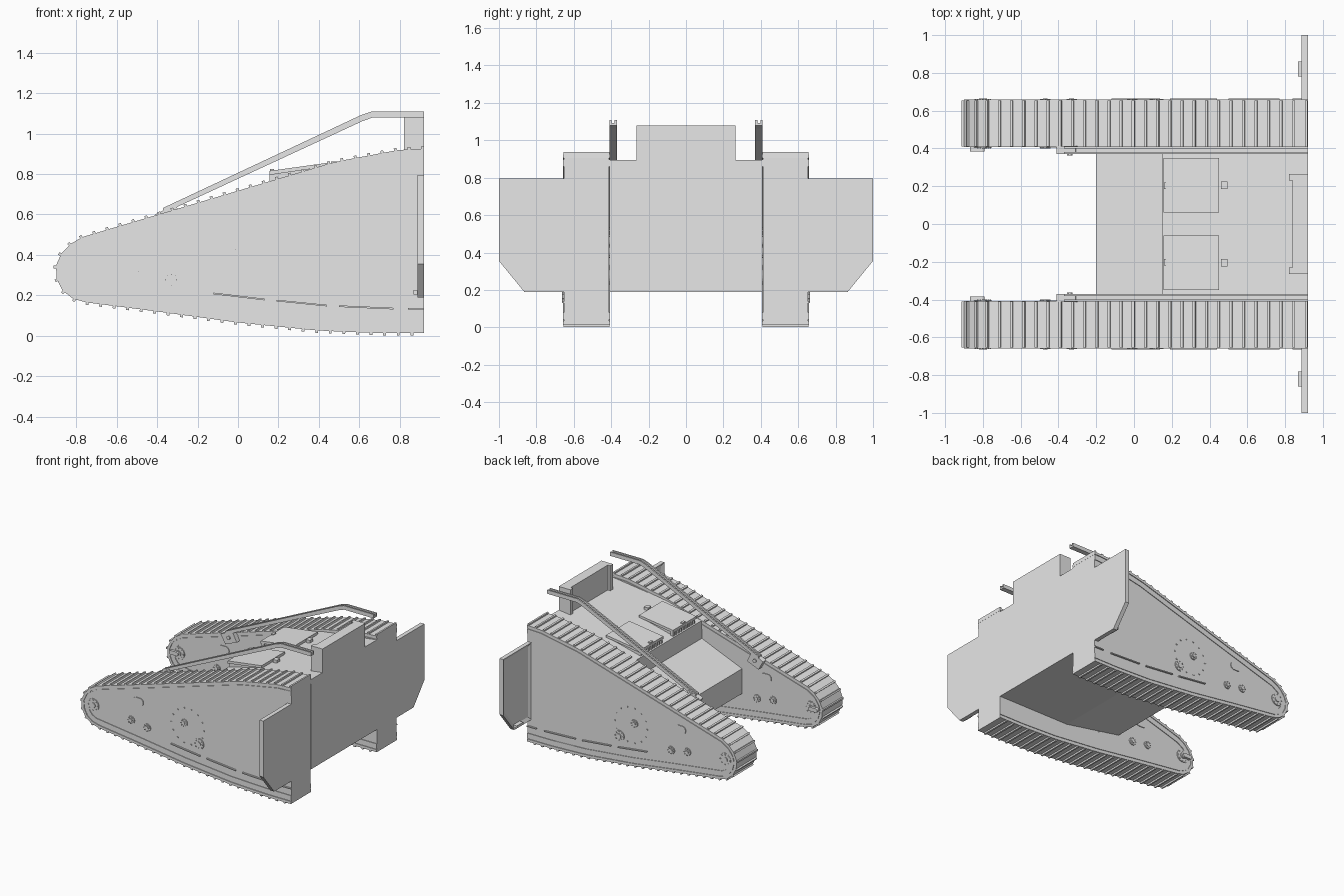
import bpy, bmesh, math
from mathutils import Vector

cube = bpy.data.objects.get("Cube")
if cube:
    bpy.data.objects.remove(cube, do_unlink=True)

grey = bpy.data.materials.new("plain grey")
grey.use_nodes = True
grey.diffuse_color = (0.8, 0.8, 0.8, 1)
grey.node_tree.nodes["Principled BSDF"].inputs["Base Color"].default_value = (0.8, 0.8, 0.8, 1)


def finish(bm, name):
    bmesh.ops.recalc_face_normals(bm, faces=bm.faces)
    mesh = bpy.data.meshes.new(name)
    bm.to_mesh(mesh)
    bm.free()
    mesh.materials.append(grey)
    ob = bpy.data.objects.new(name, mesh)
    bpy.context.collection.objects.link(ob)
    return ob


def prism(bm, pts, y0, y1):
    """Extrude an x-z outline from y0 to y1."""
    face = bm.faces.new([bm.verts.new((x, y0, z)) for x, z in pts])
    out = bmesh.ops.extrude_face_region(bm, geom=[face])
    verts = [v for v in out["geom"] if isinstance(v, bmesh.types.BMVert)]
    bmesh.ops.translate(bm, verts=verts, vec=(0, y1 - y0, 0))


def box(bm, x0, x1, y0, y1, z0, z1):
    prism(bm, [(x0, z0), (x1, z0), (x1, z1), (x0, z1)], y0, y1)


def disc(bm, x, z, r, y0, y1, n=16, stretch=0):
    pts = []
    for i in range(n):
        a = math.tau * (i + 0.5) / n
        pts.append((x + r * math.cos(a) + math.copysign(stretch, math.cos(a)), z + r * math.sin(a)))
    prism(bm, pts, y0, y1)


def offset(path, d):
    """Shift an open x-z path to its left by d, with mitred corners."""
    p = [Vector(q) for q in path]
    out = []
    for i, q in enumerate(p):
        a = (q - p[max(i - 1, 0)]).normalized()
        b = (p[min(i + 1, len(p) - 1)] - q).normalized()
        t = (a + b).normalized()
        k = max(t.dot(a if a.length else b), 0.5)
        out.append(q + Vector((-t.y, t.x)) * d / k)
    out[0].x, out[-1].x = p[0].x, p[-1].x
    return out


def band(bm, path, d0, d1, y0, y1):
    """Solid strip between two offsets of a path."""
    a, b = offset(path, d0), offset(path, d1)
    for i in range(len(a) - 1):
        prism(bm, [a[i], a[i + 1], b[i + 1], b[i]], y0, y1)


def resample(path, step):
    """Evenly spaced points along a path."""
    p = [Vector(q) for q in path]
    total = sum((b - a).length for a, b in zip(p, p[1:]))
    n = round(total / step)
    pts = []
    for i in range(n + 1):
        left = total * i / n
        for a, b in zip(p, p[1:]):
            seg = (b - a).length
            if left <= seg + 1e-6:
                pts.append(a.lerp(b, min(left / seg, 1)))
                break
            left -= seg
    return pts


# Outline of the track run, from the cut end over the nose and back
TRACK = [(.92, .925), (.8, .92), (.48, .86), (0, .717), (-.45, .583), (-.78, .485),
         (-.85, .44), (-.892, .38), (-.907, .32), (-.888, .25), (-.85, .2), (-.79, .17),
         (-.4, .12), (0, .065), (.4, .025), (.7, .013), (.92, .013)]
RAIL = [(.92, 1.1), (.66, 1.1), (.61, 1.083), (-.37, .625)]
HULL = [(.92, .19), (.29, .19), (-.2, .28), (-.2, .475), (.15, .62), (.15, .76),
        (.45, .835), (.92, .895)]
ROLLERS = [(-.8, .33, .05), (-.47, .3, .03), (-.33, .277, .03), (-.01, .4, .03), (.12, .27, .042)]
LEDGES = [(-.12, .205, .13, .175), (.19, .17, .44, .145), (.5, .142, .77, .13), (.84, .13, .92, .13)]

# Central hull with stepped tail
bm = bmesh.new()
prism(bm, HULL, -.41, .41)
finish(bm, "hull")

# Cab with end posts
bm = bmesh.new()
box(bm, .84, .92, -.265, .265, .85, 1.08)
for s in (1, -1):
    box(bm, .82, .84, s * .23, s * .265, .86, 1.08)
finish(bm, "cab")

for s, side in ((1, "back"), (-1, "front")):
    # Track frame body
    bm = bmesh.new()
    prism(bm, offset(TRACK, .015), s * .412, s * .652)
    finish(bm, side + "_track_frame")

    # Raised rims on both sides of the frame
    bm = bmesh.new()
    band(bm, TRACK, .028, .065, s * .652, s * .657)
    band(bm, TRACK, .028, .065, s * .407, s * .412)
    finish(bm, side + "_track_rims")

    # Track plates with a raised lip at each joint
    bm = bmesh.new()
    pts = resample(TRACK, .067)
    for a, b in zip(pts, pts[1:]):
        t = (b - a).normalized()
        n = Vector((t.y, -t.x))
        prism(bm, [a, b, b - n * .02, a - n * .02], s * .407, s * .658)
        c = a + t * .014
        prism(bm, [a - n * .01, c - n * .01, c + n * .012, a + n * .012], s * .41, s * .655)
    finish(bm, side + "_track_plates")

    # Rollers, bolts and oval ports on both frame sides
    bm = bmesh.new()
    for y, out in ((.652, 1), (.412, -1)):
        y0 = s * y
        for x, z, r in ROLLERS:
            disc(bm, x, z, r, y0, s * (y + out * .007))
            disc(bm, x, z, r * .45, y0, s * (y + out * .013), 10)
            for k in range(8):
                a = math.tau * k / 8
                disc(bm, x + r * .78 * math.cos(a), z + r * .78 * math.sin(a), .005,
                     y0, s * (y + out * .011), 6)
        for k in range(14):
            a = math.tau * k / 14
            disc(bm, .02 + .14 * math.cos(a), .38 + .14 * math.sin(a), .006,
                 y0, s * (y + out * .006), 6)
        disc(bm, -.41, .46, .032, y0, s * (y + out * .006), 16, .015)
    finish(bm, side + "_rollers")

    # Inner nose bracket
    bm = bmesh.new()
    disc(bm, -.83, .33, .016, s * .385, s * .412, 12, .024)
    finish(bm, side + "_nose_bracket")

    # Thin ledges low on the outer face
    bm = bmesh.new()
    for x0, z0, x1, z1 in LEDGES:
        prism(bm, [(x0, z0), (x1, z1), (x1, z1 + .008), (x0, z0 + .008)], s * .65, s * .664)
    finish(bm, side + "_ledges")

    # Channel rail over the deck and its foot plate
    bm = bmesh.new()
    band(bm, RAIL, -.008, .022, s * .37, s * .381)
    band(bm, RAIL, -.008, .022, s * .399, s * .41)
    band(bm, RAIL, .008, .022, s * .381, s * .399)
    prism(bm, [(-.41, .6), (-.37, .53), (-.27, .57), (-.31, .65)], s * .37, s * .412)
    disc(bm, -.34, .59, .015, s * .362, s * .372, 8)
    finish(bm, side + "_rail")

    # Side gun housing with chamfered base and recessed inner face
    bm = bmesh.new()
    yz = [(.65, .19), (.865, .19), (1, .355), (1, .795), (.65, .795)]
    face = bm.faces.new([bm.verts.new((.92, s * y, z)) for y, z in yz])
    ext = bmesh.ops.extrude_face_region(bm, geom=[face])
    bmesh.ops.translate(bm, vec=(-.033, 0, 0),
                        verts=[v for v in ext["geom"] if isinstance(v, bmesh.types.BMVert)])
    bmesh.ops.recalc_face_normals(bm, faces=bm.faces)
    inner = [f for f in bm.faces if f.normal.x < -.9]
    bmesh.ops.inset_region(bm, faces=inner, thickness=.035, depth=-.015)
    box(bm, .868, .9, s * .78, s * .86, .205, .225)
    finish(bm, side + "_side_housing")

    # Raised deck hatch with toothed tail edge, hinge and knob
    bm = bmesh.new()
    prism(bm, [(.155, .795), (.45, .838), (.45, .856), (.155, .815)], s * .06, s * .35)
    prism(bm, [(.175, .75), (.45, .8), (.45, .845), (.175, .805)], s * .075, s * .335)
    for k in range(9):
        y = .065 + k * .032
        box(bm, .157, .18, s * y, s * (y + .016), .765, .8)
    box(bm, .158, .178, s * .185, s * .22, .81, .825)
    box(bm, .46, .495, s * .185, s * .225, .82, .862)
    finish(bm, side + "_hatch")
